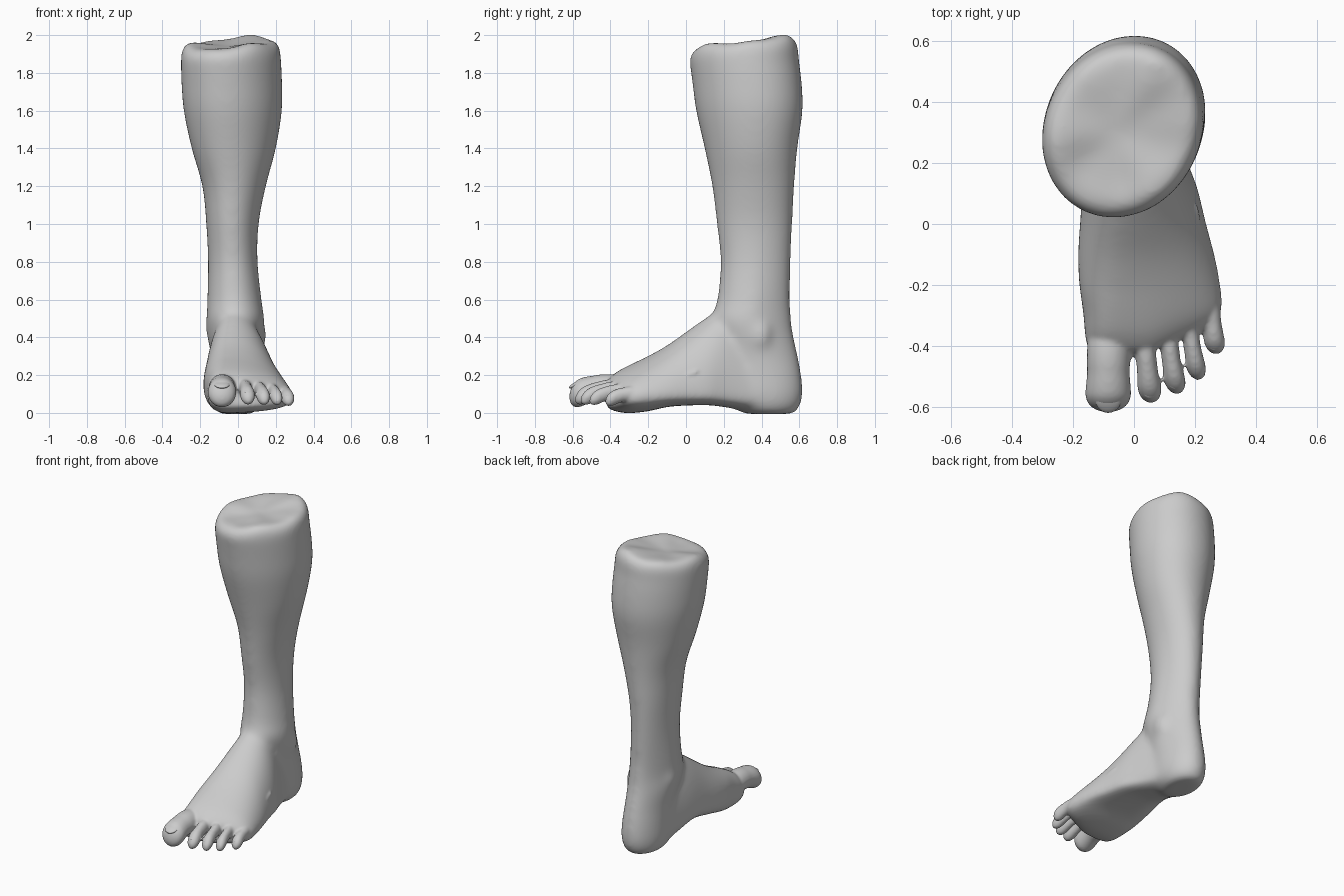
import bpy, bmesh
from math import sin, cos, pi, exp, radians
from mathutils import Vector

if "Cube" in bpy.data.objects:
    bpy.data.objects.remove(bpy.data.objects["Cube"])

N = 48


def resample(keys, steps):
    """Catmull-Rom interpolation of rows of numbers."""
    out = []
    for i in range(len(keys) - 1):
        p0, p1, p2, p3 = (keys[max(0, min(len(keys) - 1, i + j))] for j in (-1, 0, 1, 2))
        for s in range(steps):
            t = s / steps
            out.append([0.5 * (2*b + (c - a)*t + (2*a - 5*b + 4*c - d)*t*t + (3*b - a - 3*c + d)*t**3)
                        for a, b, c, d in zip(p0, p1, p2, p3)])
    return out + [list(keys[-1])]


def loft(bm, rings, end=None):
    """Skin closed rings and close both ends with fans."""
    loops = [[bm.verts.new(p) for p in r] for r in rings]
    faces = []
    for a, b in zip(loops, loops[1:]):
        for i in range(N):
            j = (i + 1) % N
            faces.append(bm.faces.new((a[i], a[j], b[j], b[i])))
    for k, lp in ((0, loops[0]), (1, loops[-1])):
        c = Vector(end) if k and end else sum((v.co for v in lp), Vector()) / N
        cv = bm.verts.new(c)
        faces += [bm.faces.new((lp[i], lp[(i + 1) % N], cv)) for i in range(N)]
    bmesh.ops.recalc_face_normals(bm, faces=faces)


def ball(bm, loc, scale, tilt=0.0):
    for v in bmesh.ops.create_uvsphere(bm, u_segments=24, v_segments=14, radius=1)["verts"]:
        x, y, z = (v.co[i] * scale[i] for i in range(3))
        v.co = (loc[0] + x, loc[1] + y * cos(tilt) - z * sin(tilt), loc[2] + y * sin(tilt) + z * cos(tilt))


def add_object(name, bm):
    for f in bm.faces:
        f.smooth = True
    mesh = bpy.data.meshes.new(name)
    bm.to_mesh(mesh)
    bm.free()
    ob = bpy.data.objects.new(name, mesh)
    bpy.context.collection.objects.link(ob)
    return ob


def fuse(ob, voxel, rounds):
    """Merge overlapping parts into one soft skin."""
    m = ob.modifiers.new("fuse", 'REMESH')
    m.mode, m.voxel_size, m.use_smooth_shade = 'VOXEL', voxel, True
    s = ob.modifiers.new("soften", 'SMOOTH')
    s.factor, s.iterations = .5, rounds


# Leg and heel: z, x0, x1, y0, y1, twist, taper towards the back
leg = [
    (-.006, -.10, .08, .31, .57, 0, 0), (0.03, -.128, .113, .25, .602, 0, 0),
    (0.10, -.140, .130, .20, .619, 0, 0), (0.20, -.139, .129, .20, .612, 0, .05),
    (0.30, -.144, .129, .19, .594, 0, .15), (0.42, -.166, .140, .16, .568, 0, .25),
    (0.50, -.168, .140, .135, .558, 0, .26), (0.60, -.164, .126, .165, .552, 0, .22),
    (0.80, -.160, .105, .182, .555, 0, .12), (1.00, -.169, .110, .162, .564, .03, .03),
    (1.20, -.189, .148, .138, .574, .06, 0), (1.40, -.246, .201, .098, .59, .10, 0),
    (1.60, -.288, .233, .053, .618, .12, 0), (1.75, -.300, .234, .033, .613, .12, 0),
    (1.87, -.303, .228, .017, .598, .12, 0)]


def leg_ring(k, size=1.0, rim=0.0):
    z, x0, x1, y0, y1, twist, taper = k
    pts = []
    for i in range(N):
        t = 2 * pi * i / N
        s = sin(t + twist)
        x = (x0 + x1) / 2 + (x1 - x0) / 2 * cos(t) * (1 - taper * max(0, s)) * size
        y = (y0 + y1) / 2 + (y1 - y0) / 2 * s * size
        pts.append((x, y, z + rim * (.030 * cos(t - radians(62)) + .009 * cos(3 * t - 3) + .005 * cos(6 * t))))
    return pts


body = bmesh.new()
top = list(leg[-1])
rings = [leg_ring(k) for k in resample(leg, 4)]
for height, size, rim in ((1.912, .99, .8), (1.942, .945, 1), (1.964, .85, 1), (1.958, .6, .9)):
    top[0] = height
    rings.append(leg_ring(top, size, rim))
loft(body, rings, (-.06, .30, 1.94))

# Foot: y, x0, x1, bottom, top, ridge x, slant of the toe line
foot = [
    (.42, -.13, .115, .005, .38, -.02, 0), (.30, -.145, .145, .015, .50, -.02, 0),
    (.20, -.160, .178, .03, .55, -.02, 0), (.12, -.170, .210, .04, .515, -.03, 0),
    (0, -.178, .240, .038, .430, -.04, 0), (-.10, -.184, .268, .031, .359, -.05, 0),
    (-.20, -.180, .287, .008, .302, -.06, .0), (-.30, -.166, .294, -.002, .254, -.07, .1),
    (-.37, -.162, .282, .006, .216, -.075, .25), (-.43, -.15, .255, .03, .165, -.07, .42)]
rings = []
for y, x0, x1, zb, zt, px, slant in resample(foot, 4):
    ring = []
    arch = .06 * exp(-((y - .1) / .14) ** 2)
    for i in range(N):
        t = 2 * pi * i / N
        c, s = cos(t), sin(t)
        x = px + (x1 - px if c > 0 else px - x0) * c
        zm = min(.12 - .03 * c, (zt + zb) / 2)
        if s >= 0:
            z = zm + (zt - zm) * s ** (1.25 if c > 0 else .95)
        else:
            low = zb + arch * max(0, -c)
            z = zm - (zm - low) * abs(s) ** .6
        ring.append((x, y + max(0, x - .05) * slant, z))
    rings.append(ring)
loft(body, rings)

# Ankle bones
ball(body, (-.115, .36, .46), (.058, .08, .10))
ball(body, (.094, .39, .41), (.057, .07, .10))

# First fusion: leg and foot melt together softly
lower_leg = add_object("lower_leg_and_foot", body)
fuse(lower_leg, .012, 40)
bpy.context.view_layer.update()
graph = bpy.context.evaluated_depsgraph_get()
soft = bpy.data.meshes.new_from_object(lower_leg.evaluated_get(graph))
bpy.data.objects.remove(lower_leg)
skin = bmesh.new()
skin.from_mesh(soft)
bpy.data.meshes.remove(soft)

# Toes: base, tip, half width, half height, waist depth
toes = [
    ((-.083, -.34, .130), (-.085, -.617, .085), .076, .076, .0),
    ((.027, -.33, .135), (.056, -.587, .070), .041, .047, .10),
    ((.100, -.31, .125), (.141, -.558, .066), .037, .044, .10),
    ((.168, -.27, .115), (.211, -.512, .063), .034, .041, .10),
    ((.242, -.21, .095), (.269, -.427, .060), .036, .041, .06)]

# Tendons fanning over the instep
for base, tip, rx, rz, waist in toes:
    x = base[0]
    ball(skin, (x * .85, base[1] + .12, .250 - .40 * max(0, x)), (.016, .17, .022), .42)

# Second fusion: the toes join with crisp gaps
profile = [(0, .85), (.2, .92), (.4, .93), (.55, .92), (.7, .97), (.82, .98), (.92, .8), (.98, .45), (1, .12)]
nails = bmesh.new()
for base, tip, rx, rz, waist in toes:
    a, b = Vector(base), Vector(tip)
    rings = []
    for s, f in resample(profile, 3):
        c = a.lerp(b, s)
        c.z += .022 * sin(pi * s)
        w = f - waist * sin(pi * s) ** 2
        rings.append([(c.x + rx * w * cos(2*pi*i/N), c.y, c.z + rz * f * sin(2*pi*i/N)) for i in range(N)])
    loft(skin, rings)
    n = a.lerp(b, .86)
    ball(nails, (n.x, n.y, n.z + rz * .80), (rx * .55, rx * .6, rz * .17), .45)

lower_leg = add_object("lower_leg_and_foot", skin)
fuse(lower_leg, .008, 7)
add_object("toenails", nails)
